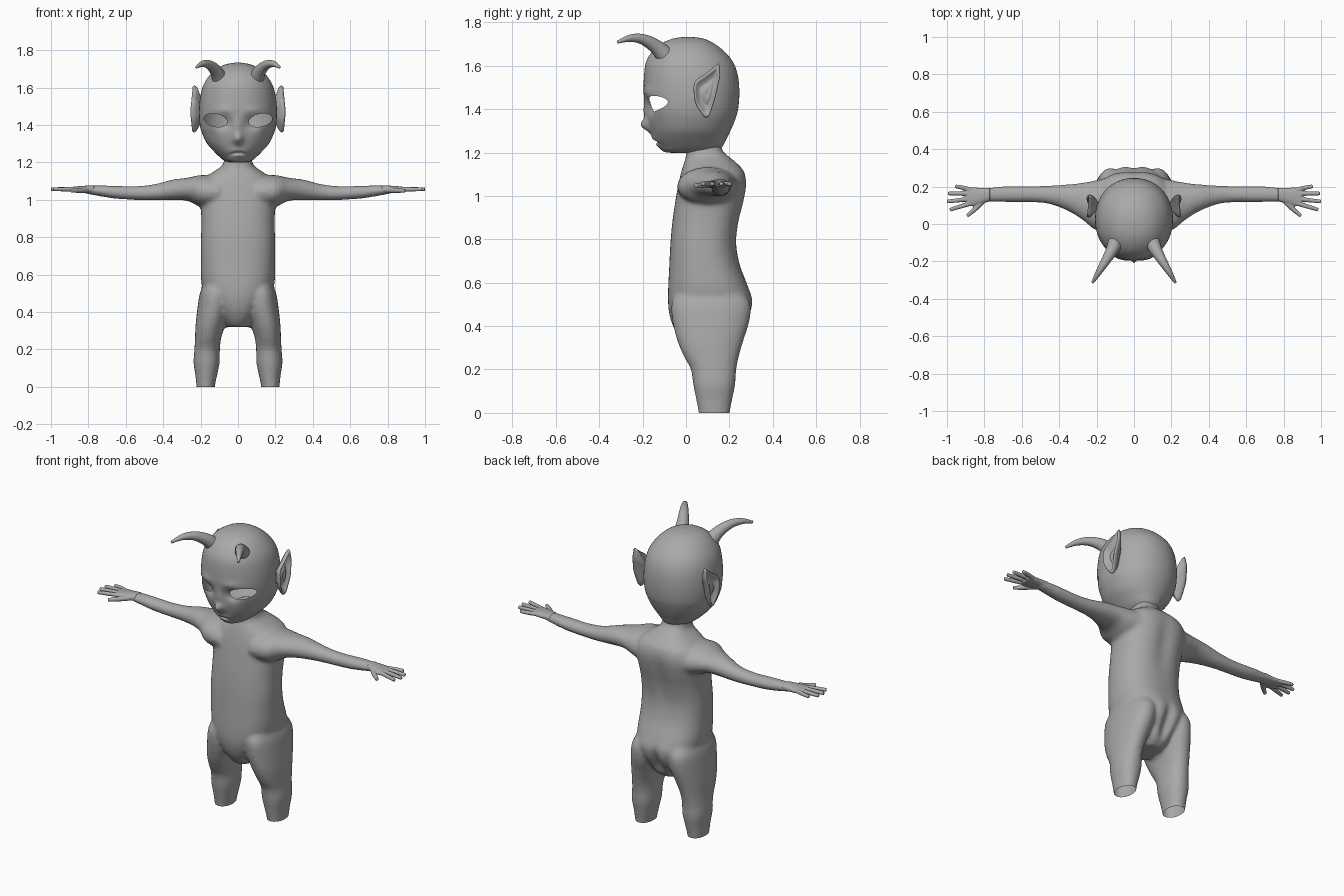
import bpy, bmesh, math
from mathutils import Vector

if "Cube" in bpy.data.objects:
    bpy.data.objects.remove(bpy.data.objects["Cube"])

grey = bpy.data.materials.new("matte grey")
grey.diffuse_color = (0.40, 0.40, 0.40, 1)
grey.use_nodes = True
grey.node_tree.nodes["Principled BSDF"].inputs["Base Color"].default_value = grey.diffuse_color


def spline(keys, n):
    """Catmull-Rom resampling of rows of numbers."""
    out = []
    for i in range(len(keys) - 1):
        a, b, c, d = (keys[max(0, min(len(keys) - 1, i + k))] for k in (-1, 0, 1, 2))
        for s in range(n):
            t = s / n
            out.append([0.5 * (2 * q + (r - p) * t + (2 * p - 5 * q + 4 * r - w) * t * t
                               + (3 * q - p - 3 * r + w) * t ** 3)
                        for p, q, r, w in zip(a, b, c, d)])
    out.append(list(keys[-1]))
    return out


def oval(seg, power=2.0):
    """Unit superellipse points."""
    pts = []
    for i in range(seg):
        a = 2 * math.pi * i / seg
        c, s = math.cos(a), math.sin(a)
        pts.append((math.copysign(abs(c) ** (2 / power), c),
                    math.copysign(abs(s) ** (2 / power), s)))
    return pts


def loft(bm, rings):
    """Skin closed rings and cap both ends."""
    vs = [[bm.verts.new(p) for p in r] for r in rings]
    n = len(vs[0])
    for a, b in zip(vs, vs[1:]):
        for i in range(n):
            bm.faces.new((a[i], a[(i + 1) % n], b[(i + 1) % n], b[i]))
    bm.faces.new(vs[0][::-1])
    bm.faces.new(vs[-1])


def tube(bm, rows, n=6, seg=16):
    """Round tube through rows of x, y, z, radius."""
    rows = spline(rows, n)
    pts = [Vector(r[:3]) for r in rows]
    rings = []
    for i, p in enumerate(pts):
        t = (pts[min(i + 1, len(pts) - 1)] - pts[max(i - 1, 0)]).normalized()
        u = t.cross(Vector((0, 0, 1))).normalized()
        w = u.cross(t)
        rings.append([p + (u * c + w * s) * rows[i][3] for c, s in oval(seg)])
    loft(bm, rings)


def finish(bm, name):
    bmesh.ops.recalc_face_normals(bm, faces=bm.faces[:])
    me = bpy.data.meshes.new(name)
    bm.to_mesh(me)
    bm.free()
    ob = bpy.data.objects.new(name, me)
    bpy.context.collection.objects.link(ob)
    me.materials.append(grey)
    me.shade_smooth()
    return ob


def fuse(ob, voxel, smooth):
    """Melt overlapping parts into one smooth skin."""
    bpy.context.view_layer.objects.active = ob
    m = ob.modifiers.new("fuse", 'REMESH')
    m.mode, m.voxel_size, m.use_smooth_shade = 'VOXEL', voxel, True
    s = ob.modifiers.new("soften", 'SMOOTH')
    s.factor, s.iterations = 0.5, smooth
    for name in ("fuse", "soften"):
        bpy.ops.object.modifier_apply(modifier=name)


def g(v, c, s):
    return math.exp(-((v - c) / s) ** 2)


# Body: torso with neck, arms and legs fused together
TORSO = [(.32, .06, .0, .2), (.35, .08, -.03, .24), (.40, .11, -.06, .27), (.46, .15, -.078, .302),
         (.52, .185, -.083, .31), (.58, .198, -.082, .288), (.68, .198, -.077, .249),
         (.78, .198, -.072, .234), (.88, .196, -.063, .247), (.97, .2, -.05, .27),
         (1.05, .21, -.036, .282), (1.11, .185, -.022, .272), (1.15, .13, -.01, .237),
         (1.18, .088, 0, .2), (1.21, .074, .0, .168), (1.26, .072, .02, .16)]
ARM = [(.10, .11, .15, 1.04, .09), (.20, .10, .135, 1.047, .085), (.27, .12, .102, 1.056, .062),
       (.35, .14, .072, 1.053, .055), (.45, .156, .05, 1.04, .043), (.55, .159, .043, 1.036, .037),
       (.65, .159, .043, 1.04, .035), (.72, .159, .041, 1.046, .031), (.80, .156, .037, 1.053, .023),
       (.83, .153, .036, 1.055, .018)]
LEG = [(-.06, .17, .044, .13, .065), (0, .173, .049, .13, .072), (.06, .17, .058, .13, .083),
       (.13, .168, .070, .13, .097), (.2, .165, .068, .127, .105), (.26, .16, .07, .117, .127),
       (.33, .148, .079, .112, .152), (.42, .13, .087, .115, .177), (.5, .122, .082, .115, .183),
       (.56, .11, .07, .11, .15)]
bm = bmesh.new()
loft(bm, [[(w * c, (f + b) / 2 + (b - f) / 2 * s, z) for c, s in oval(48, 2.4)]
          for z, w, f, b in spline(TORSO, 4)])
for side in (-1, 1):
    loft(bm, [[(side * x, y + ry * c, z + rz * s) for c, s in oval(32)]
              for x, y, ry, z, rz in spline(ARM, 5)])
    loft(bm, [[(side * (x + rx * c), y + ry * s, z) for c, s in oval(32, 2.2)]
              for z, x, rx, y, ry in spline(LEG, 5)])
body = finish(bm, "body")
fuse(body, 0.01, 10)
bm = bmesh.new()
bm.from_mesh(body.data)
for v in bm.verts:  # seat crease and spine groove
    if v.co.y > .14:
        v.co.y -= .03 * g(v.co.x, 0, .03) * g(v.co.z, .43, .09)
        v.co.y -= .012 * g(v.co.x, 0, .05) * g(v.co.z, .95, .15)
bmesh.ops.bisect_plane(bm, geom=bm.verts[:] + bm.edges[:] + bm.faces[:], plane_co=(0, 0, 0),
                       plane_no=(0, 0, 1), clear_inner=True)  # open leg ends
bm.to_mesh(body.data)
bm.free()
body.data.shade_smooth()

# Hands: palm, four fingers and thumb
PALM = [(.77, .157, .036, .023), (.82, .15, .043, .02), (.86, .145, .05, .017), (.895, .14, .045, .013)]
FINGERS = [[(.85, .178, 1.056, .012), (.91, .193, 1.056, .012), (.957, .202, 1.056, .010)],
           [(.86, .160, 1.057, .012), (.93, .163, 1.057, .012), (.995, .163, 1.056, .010)],
           [(.86, .138, 1.057, .012), (.93, .128, 1.057, .012), (1.0, .120, 1.056, .010)],
           [(.86, .113, 1.056, .012), (.92, .096, 1.056, .012), (.985, .076, 1.056, .010)],
           [(.80, .132, 1.052, .016), (.845, .085, 1.050, .014), (.893, .043, 1.048, .010)]]
for side, label in ((-1, "right"), (1, "left")):
    bm = bmesh.new()
    loft(bm, [[(x, y + ry * c, 1.055 + rz * s) for c, s in oval(24, 2.3)]
              for x, y, ry, rz in spline(PALM, 4)])
    for f in FINGERS:
        tube(bm, f, 4, 12)
    for v in bm.verts:
        v.co.x *= side
    fuse(finish(bm, label + "_hand"), 0.004, 3)

# Head: lofted skull, modelled face, open eye holes
HEAD = [(1.198, .03, -.06, .08), (1.202, .055, -.095, .12), (1.212, .078, -.112, .15),
        (1.23, .1, -.125, .17), (1.26, .13, -.145, .185), (1.30, .165, -.16, .205),
        (1.35, .19, -.174, .226), (1.40, .204, -.187, .24), (1.48, .208, -.195, .246),
        (1.56, .2, -.193, .238), (1.62, .182, -.183, .215), (1.67, .148, -.152, .172),
        (1.705, .108, -.108, .125), (1.725, .062, -.06, .08), (1.733, .015, -.005, .025)]


def face_shape(x, y, z):
    if y < 0:
        ax = abs(x)
        y -= .04 * g(x, 0, .024) * g(z, 1.325, .03)              # nose
        y -= .010 * g(x, 0, .02) * g(z, 1.385, .04)              # bridge
        y += .028 * g(ax, .075, .04) * g(z, 1.41, .035)          # sockets
        y -= .008 * g(ax, .085, .05) * g(z, 1.478, .02)          # brows
        y -= .012 * g(x, 0, .04) * g(z, 1.25, .026)              # lips
        y += .022 * g(x, 0, .035) * g(z + 4 * x * x, 1.25, .008)  # mouth
    return (x, y, z)


def eye(co):
    if co.y > 0:
        return 9.0
    u = abs(co.x) - .12
    w = co.z - 1.425 - .15 * u
    return math.hypot(u / .063, w / .035)


bm = bmesh.new()
loft(bm, [[face_shape(w * c, (f + b) / 2 + (b - f) / 2 * s, z) for c, s in oval(112, 2.1)]
          for z, w, f, b in spline(HEAD, 6)])
bmesh.ops.recalc_face_normals(bm, faces=bm.faces[:])
bmesh.ops.delete(bm, geom=[f for f in bm.faces if all(eye(v.co) < 1 for v in f.verts)], context='FACES')
moves = []
for v in bm.verts:  # slide rim vertices onto the eye outline
    d = eye(v.co)
    if d < 1:
        outer = [o for f in v.link_faces for o in f.verts if eye(o.co) >= 1]
        if outer:
            o = min(outer, key=lambda q: (q.co - v.co).length)
            moves.append((v, v.co.lerp(o.co, .98 * (1 - d) / (eye(o.co) - d))))
for v, co in moves:
    v.co = co
finish(bm, "head")

# Horns and pointed ears
HORN = [(.092, -.085, 1.635, .045), (.115, -.135, 1.685, .034), (.150, -.195, 1.720, .025),
        (.187, -.255, 1.727, .017), (.222, -.314, 1.709, .007)]
EAR = [(.152, 1.612), (.158, 1.56), (.148, 1.51), (.138, 1.465), (.122, 1.41), (.107, 1.37),
       (.090, 1.36), (.068, 1.385), (.046, 1.42), (.037, 1.46), (.040, 1.525), (.085, 1.56), (.125, 1.59)]
RINGS = [(.25, .190), (.6, .203), (.92, .222), (1, .236), (.93, .246), (.8, .240), (.6, .222),
         (.42, .224), (.3, .236), (.12, .230)]  # back of ear, rim, hollow, inner fold
for side, label in ((-1, "right"), (1, "left")):
    bm = bmesh.new()
    tube(bm, [(side * x, y, z, r) for x, y, z, r in HORN], 8, 24)
    finish(bm, label + "_horn")
    bm = bmesh.new()
    edge = spline(EAR + EAR[:1], 3)[:-1]
    loft(bm, [[(side * (x + .010 * k * (1 - abs(z - 1.47) / .1)), .098 + (y - .098) * k, 1.47 + (z - 1.47) * k)
               for y, z in edge] for k, x in RINGS])
    finish(bm, label + "_ear")
